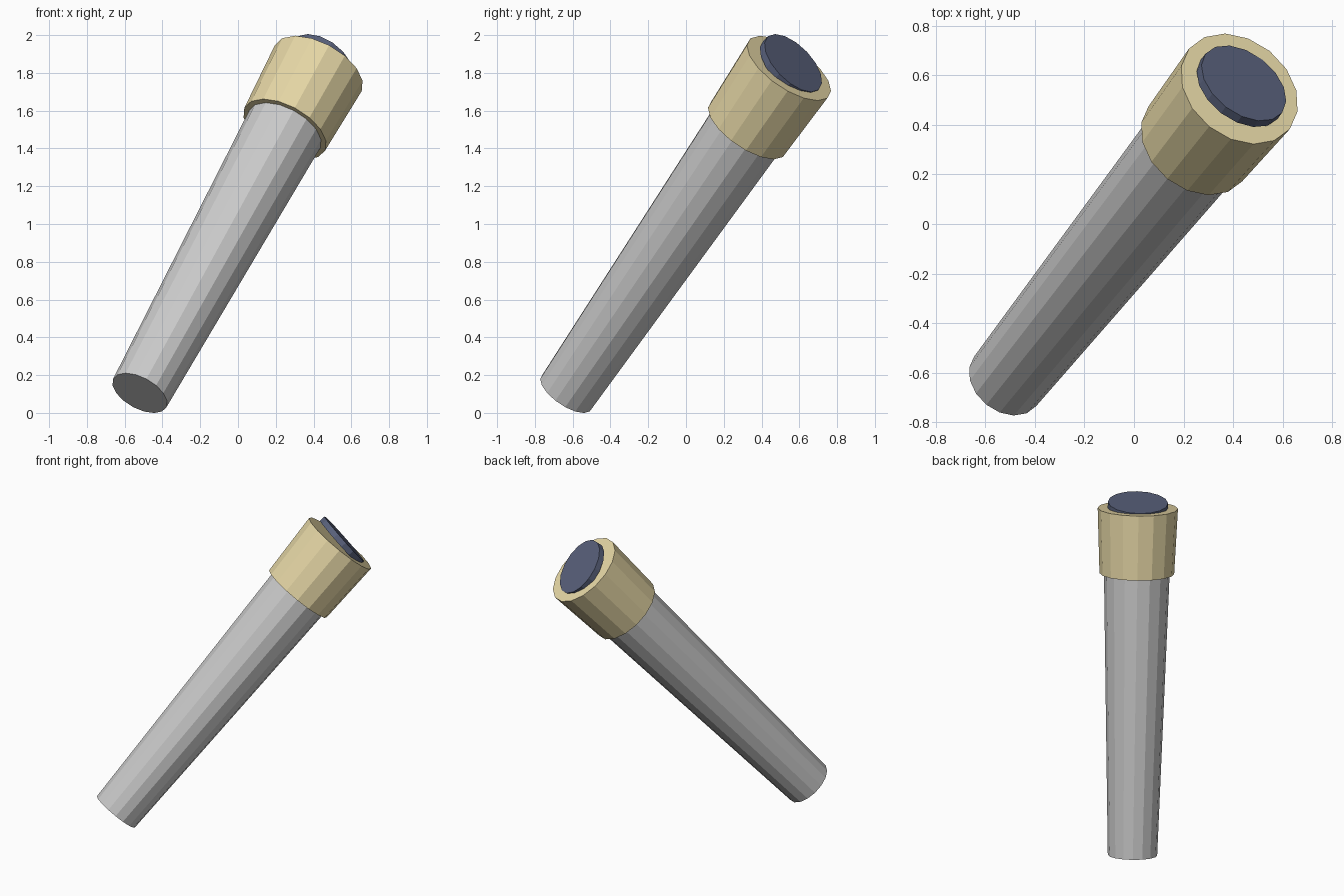
import bpy
from mathutils import Vector

if "Cube" in bpy.data.objects:
    bpy.data.objects.remove(bpy.data.objects["Cube"])

BASE = Vector((-0.52, -0.635, 0.105))   # centre of the narrow end
TOP = Vector((0.425, 0.545, 1.825))     # centre of the collar's end face
AXIS = (TOP - BASE).normalized()
SIDES = 16


def material(name, rgb):
    m = bpy.data.materials.new(name)
    m.diffuse_color = (*rgb, 1)
    m.use_nodes = True
    m.node_tree.nodes["Principled BSDF"].inputs["Base Color"].default_value = m.diffuse_color
    return m


def tapered(name, centre, direction, r_low, r_high, length, mat=None):
    """Flat-shaded tapered cylinder centred on a point, along a direction."""
    bpy.ops.mesh.primitive_cone_add(vertices=SIDES, radius1=r_low, radius2=r_high,
                                    depth=length, location=centre)
    ob = bpy.context.object
    ob.name = name
    ob.rotation_euler = direction.to_track_quat('Z', 'Y').to_euler()
    if mat:
        ob.data.materials.append(mat)
    return ob


tan = material("tan", (0.79, 0.68, 0.38))
navy = material("navy", (0.10, 0.12, 0.20))

# Long shaft widening towards the collar
collar_len = 0.43
shaft_end = TOP - AXIS * (collar_len - 0.01)
tapered("shaft", (BASE + shaft_end) / 2, AXIS, 0.16, 0.213,
        (shaft_end - BASE).length)

# Collar around the wide end
tapered("collar", TOP - AXIS * collar_len / 2, AXIS, 0.242, 0.26, collar_len, tan)

# Thin end disc, tilted slightly against the collar face
tilt = Vector((0.48, 0.625, 0.62)).normalized()
tapered("end_disc", TOP + AXIS * 0.02, tilt, 0.195, 0.195, 0.04, navy)
